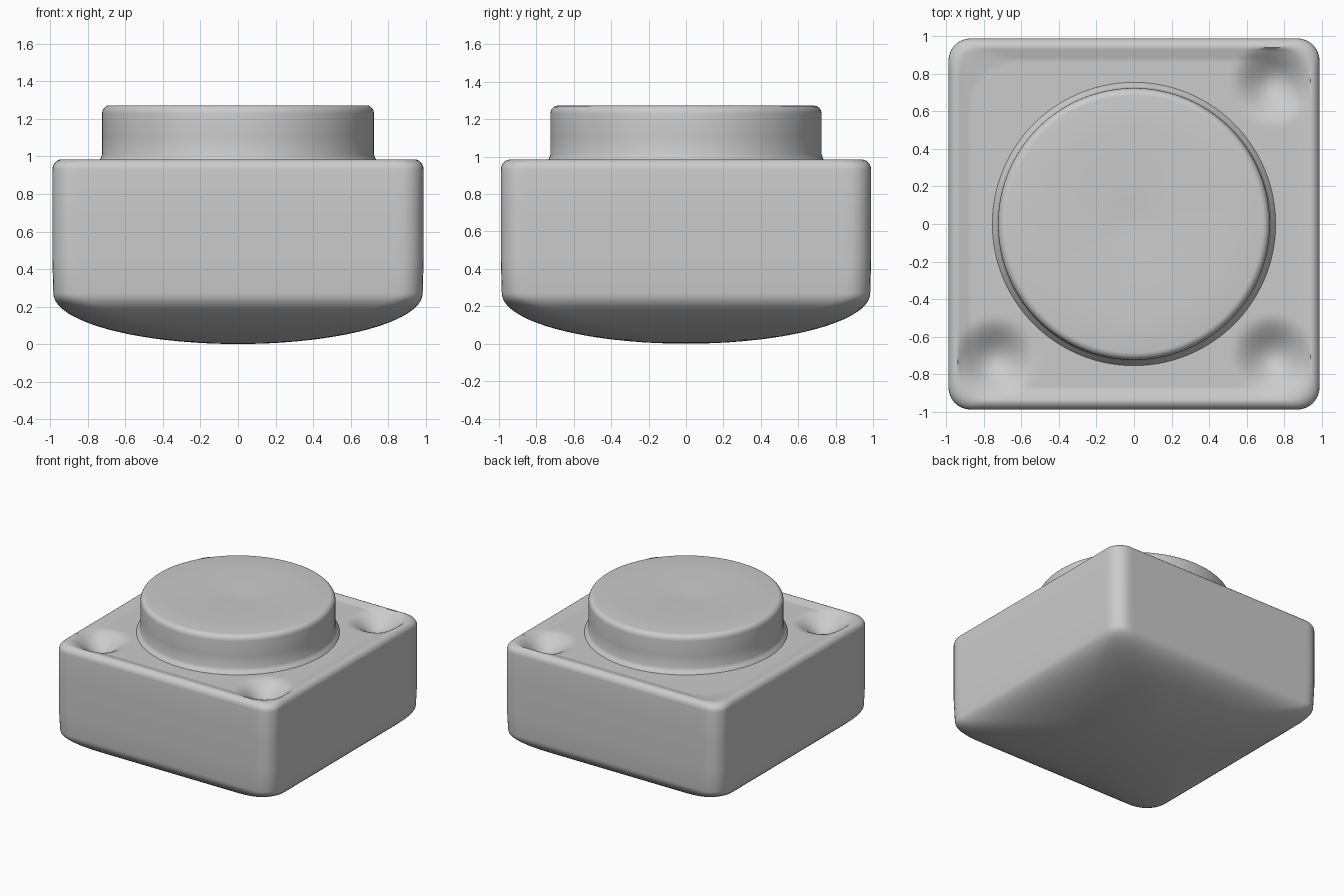
import bpy, bmesh, math
from mathutils import Vector

cube = bpy.data.objects.get("Cube")
if cube:
    bpy.data.objects.remove(cube, do_unlink=True)

grey = bpy.data.materials.new("plain_grey")
grey.use_nodes = True
colour = (0.6, 0.6, 0.6, 1)
grey.diffuse_color = colour
grey.node_tree.nodes["Principled BSDF"].inputs["Base Color"].default_value = colour

SIDE = 64  # segments along each side of a ring


def ring(size, corner, z):
    """Rounded square; it is a circle when corner equals size."""
    points = []
    for quarter in range(4):
        for i in range(SIDE):
            x, y = 1.0, 2 * i / SIDE - 1
            for _ in range(quarter):
                x, y = -y, x
            q = Vector((x, y)) * size
            core = size - corner
            base = Vector([max(-core, min(core, v)) for v in q])
            p = base + (q - base).normalized() * corner
            points.append(Vector((p.x, p.y, z)))
    return points


def loft(name, rings):
    bm = bmesh.new()
    rows = [[bm.verts.new(p) for p in r] for r in rings]
    for a, b in zip(rows, rows[1:]):
        for i in range(len(a)):
            j = (i + 1) % len(a)
            bm.faces.new((a[i], a[j], b[j], b[i]))
    bm.faces.new(rows[0][::-1])
    bm.faces.new(rows[-1])
    bmesh.ops.recalc_face_normals(bm, faces=bm.faces[:])
    mesh = bpy.data.meshes.new(name)
    bm.to_mesh(mesh)
    bm.free()
    mesh.materials.append(grey)
    obj = bpy.data.objects.new(name, mesh)
    bpy.context.collection.objects.link(obj)
    for other in bpy.context.selected_objects:
        other.select_set(False)
    obj.select_set(True)
    bpy.context.view_layer.objects.active = obj
    bpy.ops.object.shade_smooth_by_angle(angle=math.radians(50))
    return obj


# Domed underside, rounder towards its centre
body = []
for k in range(1, 21):
    t = k / 20 * math.pi / 2
    s = 0.985 * math.sin(t)
    body.append(ring(s, s * (1 - 0.9 * s * s), 0.27 * (1 - math.cos(t))))

# Upright walls and rounded upper rim
body += [ring(0.99, 0.12, z) for z in (0.45, 0.7, 0.93)]
for k in range(1, 7):
    t = k / 6 * math.pi / 2
    body.append(ring(0.94 + 0.05 * math.cos(t), 0.12, 0.93 + 0.055 * math.sin(t)))

# Top surface, with hollows at three of its corners
HOLLOWS = [Vector((0.74, 0.75)), Vector((0.74, -0.71)), Vector((-0.74, -0.72))]
for k in range(1, 25):
    f = k / 24
    size = 0.94 + (0.68 - 0.94) * f
    row = ring(size, 0.12 + (0.68 - 0.12) * f, 0.985 - 0.017 * min(1, f * 4))
    for p in row:
        for centre in HOLLOWS:
            d = (p.xy - centre).length / 0.23
            if d < 1:
                p.z -= 0.05 * (1 + math.cos(math.pi * d))
    body.append(row)
loft("body", body)

# Round raised cap: flared foot, wall, rounded edge, slight central dip
profile = [(0.76, 0.95), (0.755, 0.97), (0.735, 0.985), (0.725, 1.01), (0.725, 1.1), (0.725, 1.23)]
for k in range(1, 6):
    t = k / 5 * math.pi / 2
    profile.append((0.685 + 0.04 * math.cos(t), 1.23 + 0.043 * math.sin(t)))
profile += [(0.5, 1.272), (0.25, 1.27), (0.12, 1.265), (0.03, 1.26)]
loft("round_cap", [ring(r, r, z) for r, z in profile])
